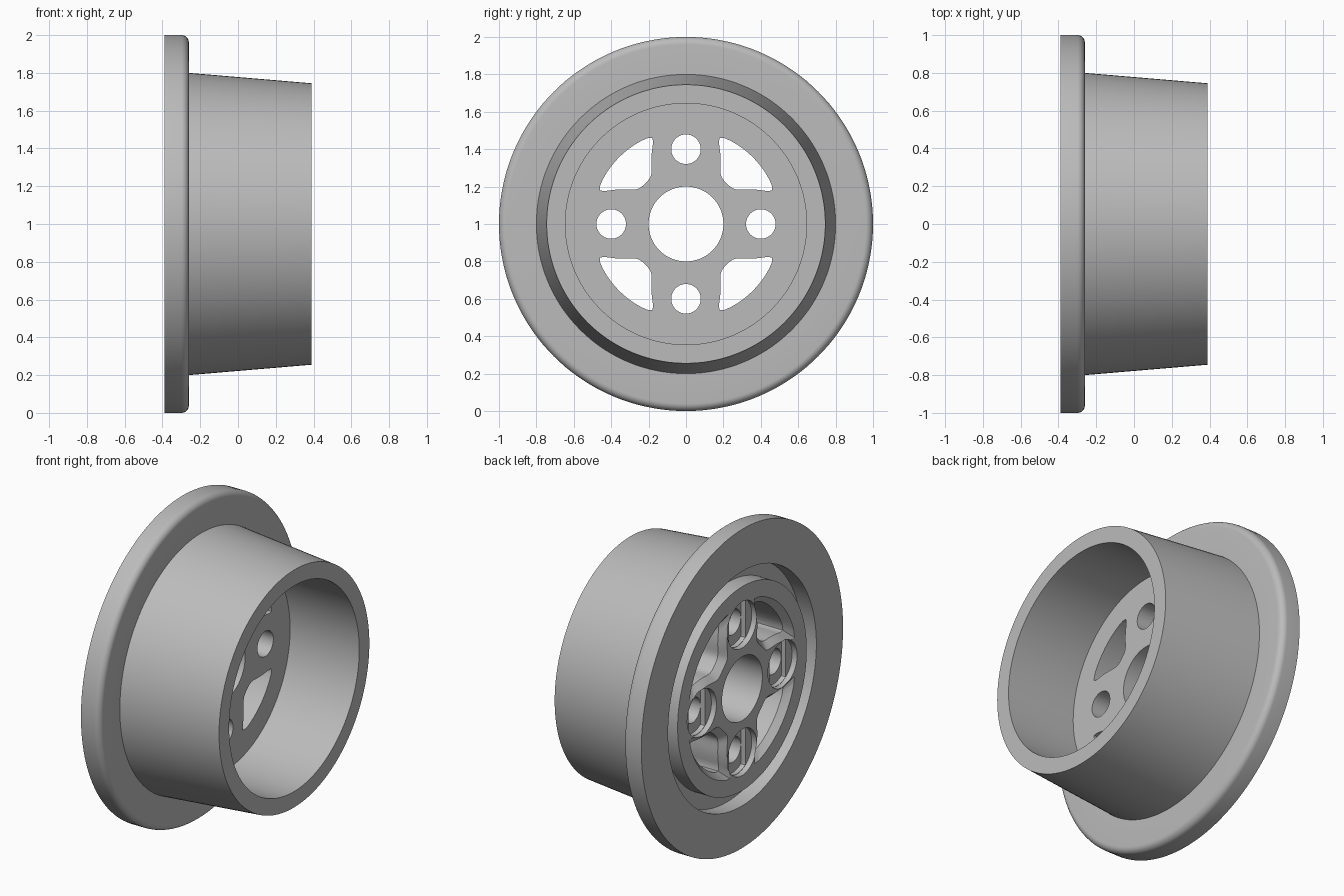
import bpy, bmesh, math
from math import cos, sin, pi, hypot, exp, log

cube = bpy.data.objects.get("Cube")
if cube:
    bpy.data.objects.remove(cube, do_unlink=True)

BACK, FLANGE, WEB, TIP = -0.39, -0.26, -0.09, 0.39   # stations along the axle
AXLE_Z = 1.0

grey = bpy.data.materials.new("plain grey")
grey.use_nodes = True
COLOUR = (0.5, 0.5, 0.5, 1)
grey.diffuse_color = COLOUR
grey.node_tree.nodes["Principled BSDF"].inputs["Base Color"].default_value = COLOUR


def make_object(name, bm):
    bmesh.ops.recalc_face_normals(bm, faces=bm.faces)
    mesh = bpy.data.meshes.new(name)
    bm.to_mesh(mesh)
    bm.free()
    mesh.materials.append(grey)
    obj = bpy.data.objects.new(name, mesh)
    bpy.context.collection.objects.link(obj)
    return obj


def bridge(bm, a, b):
    n = len(a)
    for i in range(n):
        bm.faces.new((a[i], a[(i + 1) % n], b[(i + 1) % n], b[i]))


def lathe(name, profile, segments=144):
    """Revolve a closed (x, radius) profile around the axle."""
    bm = bmesh.new()
    angles = [2 * pi * i / segments for i in range(segments)]
    rings = [[bm.verts.new((x, r * cos(t), AXLE_Z + r * sin(t))) for t in angles]
             for x, r in profile]
    for a, b in zip(rings, rings[1:] + rings[:1]):
        bridge(bm, a, b)
    return make_object(name, bm)


def loft(name, sections):
    """Capped solid through (x, loop of (y, z)) sections."""
    bm = bmesh.new()
    rings = [[bm.verts.new((x, y, AXLE_Z + z)) for y, z in loop] for x, loop in sections]
    for a, b in zip(rings, rings[1:]):
        bridge(bm, a, b)
    bm.faces.new(rings[0])
    bm.faces.new(rings[-1])
    return make_object(name, bm)


def circle(cy, cz, r, n=48, half_width=9):
    """Circle, optionally trimmed to a vertical strip."""
    pts = [(r * cos(2 * pi * (i + 0.5) / n), r * sin(2 * pi * (i + 0.5) / n)) for i in range(n)]
    return [(cy + max(-half_width, min(half_width, y)), cz + z) for y, z in pts]


def window_field(y, z):
    """Soft maximum of the window's borders; negative inside."""
    r = hypot(y, z)
    borders = (r - 0.505, 0.305 - r,
               0.385 - hypot(y + 0.2, z - 0.34), 0.385 - hypot(y - 0.34, z + 0.2))
    k = 0.018
    return k * log(sum(exp(b / k) for b in borders))


def window_loop(grow, sy, sz, n=64):
    loop = []
    for i in range(n):
        t = 2 * pi * i / n
        lo, hi = 0.0, 0.3
        for _ in range(30):
            mid = (lo + hi) / 2
            if window_field(0.32 + mid * cos(t), 0.32 + mid * sin(t)) < grow:
                lo = mid
            else:
                hi = mid
        loop.append((sy * (0.32 + lo * cos(t)), sz * (0.32 + lo * sin(t))))
    return loop


# Wheel body: web, back groove, rounded flange, tapered barrel and bore
ROUND = 0.04
edge = [(FLANGE - ROUND + ROUND * sin(a), 1 - ROUND + ROUND * cos(a))
        for a in (i * pi / 16 for i in range(9))]
profile = [(BACK, 0.2), (BACK, 0.64), (BACK + 0.1, 0.64), (BACK + 0.1, 0.735),
           (BACK, 0.735), (BACK, 1.0)] + edge + [
           (FLANGE, 0.80), (TIP, 0.745), (TIP, 0.645), (WEB, 0.645), (WEB, 0.2)]
wheel = lathe("flanged_wheel", profile)

cutters = []
# Bolt holes: shallow counterbore, thin slot, then the through hole
for cy, cz in ((0.4, 0), (-0.4, 0), (0, 0.4), (0, -0.4)):
    for loop, depth in ((circle(cy, cz, 0.145), 0.035),
                        (circle(cy, cz, 0.143, half_width=0.081), 0.065),
                        (circle(cy, cz, 0.079), 0.5)):
        cutters.append(loft("bolt_cutter", [(BACK - 0.1, loop), (BACK + depth, loop)]))

# Lightening windows with a chamfer on the back
for sy in (1, -1):
    for sz in (1, -1):
        wide, narrow = window_loop(0.035, sy, sz), window_loop(0, sy, sz)
        cutters.append(loft("window_cutter", [
            (BACK - 0.1, wide), (BACK, wide), (BACK + 0.04, narrow), (WEB + 0.1, narrow)]))

bpy.ops.object.select_all(action='DESELECT')
bpy.context.view_layer.objects.active = wheel
wheel.select_set(True)
for cutter in cutters:
    cutter.hide_render = True
    mod = wheel.modifiers.new("cut", 'BOOLEAN')
    mod.operation = 'DIFFERENCE'
    mod.solver = 'EXACT'
    mod.object = cutter
    bpy.ops.object.modifier_apply(modifier=mod.name)
    bpy.data.objects.remove(cutter, do_unlink=True)

bpy.ops.object.shade_smooth_by_angle(angle=math.radians(30))
